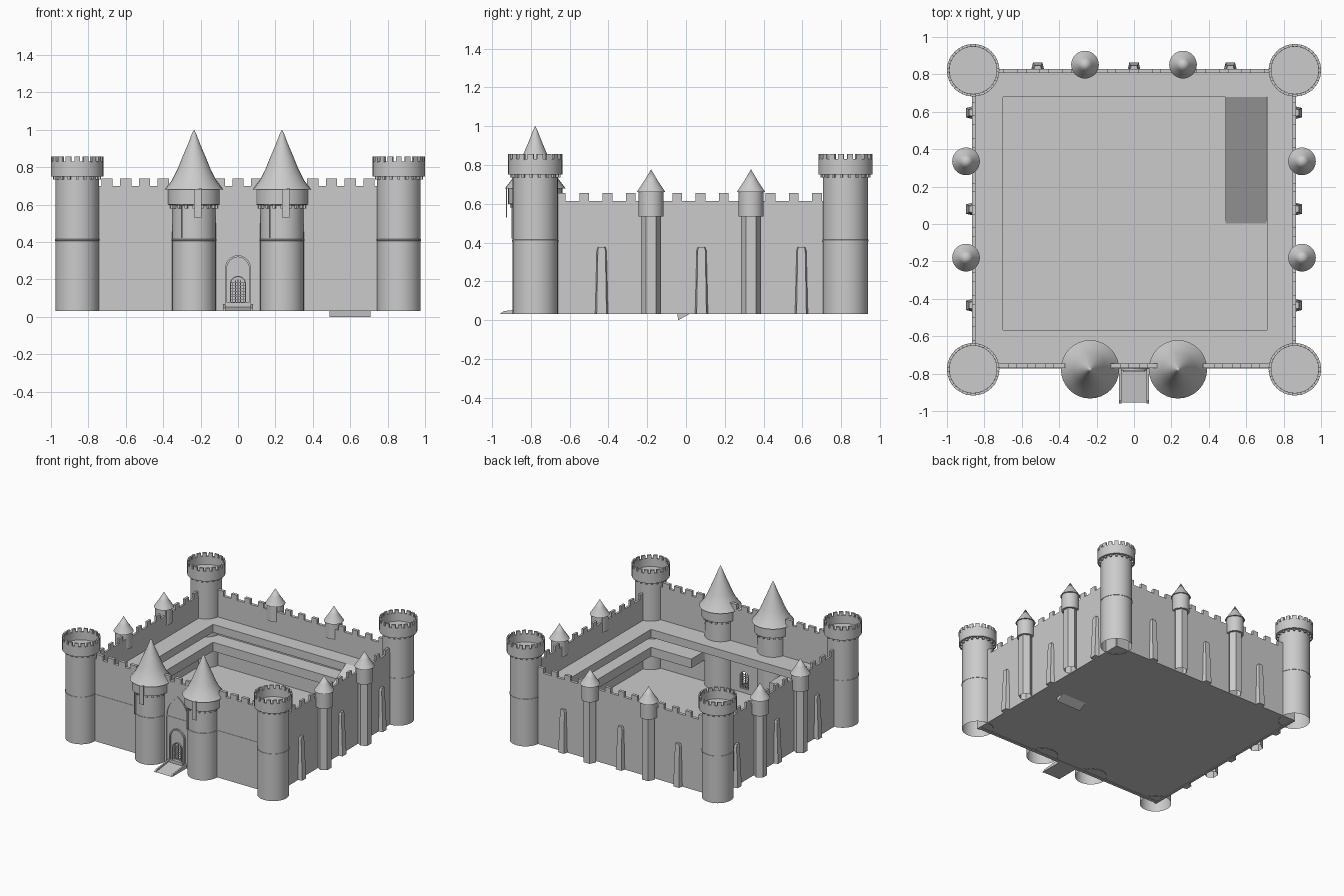
import bpy, bmesh
from math import sin, cos, pi, radians, acos
from mathutils import Matrix, Vector

cube = bpy.data.objects.get("Cube")
if cube:
    bpy.data.objects.remove(cube, do_unlink=True)

stone = bpy.data.materials.new("grey stone")
stone.use_nodes = True
stone.diffuse_color = (0.6, 0.6, 0.6, 1)
stone.node_tree.nodes["Principled BSDF"].inputs["Base Color"].default_value = (0.6, 0.6, 0.6, 1)

BASE = 0.032
FRONT, BACK, SIDE = -0.777, 0.822, 0.86


def add(name, bm, smooth=False):
    bmesh.ops.recalc_face_normals(bm, faces=bm.faces)
    mesh = bpy.data.meshes.new(name)
    bm.to_mesh(mesh)
    bm.free()
    mesh.materials.append(stone)
    obj = bpy.data.objects.new(name, mesh)
    bpy.context.collection.objects.link(obj)
    if smooth:
        bpy.ops.object.select_all(action='DESELECT')
        obj.select_set(True)
        bpy.context.view_layer.objects.active = obj
        bpy.ops.object.shade_smooth_by_angle(angle=radians(30))


def box(bm, x, y, z, mat=Matrix()):
    """Box from (lo, hi) pairs."""
    size = Vector((x[1] - x[0], y[1] - y[0], z[1] - z[0]))
    mid = Vector((x[0] + x[1], y[0] + y[1], z[0] + z[1])) / 2
    m = mat @ Matrix.Translation(mid) @ Matrix.Diagonal(size).to_4x4()
    bmesh.ops.create_cube(bm, size=1, matrix=m)


def prism(bm, pts, axis, lo, hi):
    """Extrude an outline; axis x takes (y, z) points, axis y takes (x, z)."""
    def at(p, d):
        return (d, p[0], p[1]) if axis == "x" else (p[0], d, p[1])
    a = [bm.verts.new(at(p, lo)) for p in pts]
    b = [bm.verts.new(at(p, hi)) for p in pts]
    bm.faces.new(a)
    bm.faces.new(b[::-1])
    for i in range(len(pts)):
        j = (i + 1) % len(pts)
        bm.faces.new((a[i], a[j], b[j], b[i]))


def lathe(bm, profile, x, y, n=32, phase=0):
    """Spin a (radius, z) profile; zero radius closes to a point."""
    prev = None
    for r, z in profile:
        if r == 0:
            ring = [bm.verts.new((x, y, z))] * n
        else:
            ring = [bm.verts.new((x + r * cos(phase + 2 * pi * i / n),
                                  y + r * sin(phase + 2 * pi * i / n), z)) for i in range(n)]
        if prev:
            for i in range(n):
                j = (i + 1) % n
                quad = (prev[i], prev[j], ring[j], ring[i])
                bm.faces.new(list(dict.fromkeys(quad)))
        prev = ring


def teeth(bm, x, y, n, r, width, z):
    """Ring of small blocks around an axis."""
    for i in range(n):
        m = Matrix.Translation((x, y, 0)) @ Matrix.Rotation(2 * pi * (i + 0.5) / n, 4, 'Z')
        box(bm, r, (-width / 2, width / 2), z, m)


def arch(w, spring, top, n=8):
    """Arch outline from left foot to right foot, pointed when taller than wide."""
    h = top - spring
    c = (h * h - w * w) / (2 * w)
    end = acos(c / (w + c))
    half = [((w + c) * cos(end * i / n) - c, spring + (w + c) * sin(end * i / n)) for i in range(n + 1)]
    left = [(-px, pz) for px, pz in half]
    return [(-w, BASE)] + left + half[-2::-1] + [(w, BASE)]


# Corner towers with hollow crowns
shaft = [(0.117, BASE), (0.117, 0.406), (0.1195, 0.407), (0.1195, 0.414), (0.117, 0.415)]
crown = [(0.117, 0.75), (0.14, 0.75), (0.14, 0.83), (0.126, 0.83), (0.126, 0.765), (0, 0.765)]
for sx, side in ((-1, "right"), (1, "left")):
    for y, end in ((FRONT, "front"), (BACK, "back")):
        bm = bmesh.new()
        lathe(bm, shaft + crown, sx * SIDE, y)
        add(f"{end}_{side}_tower", bm, True)
        bm = bmesh.new()
        teeth(bm, sx * SIDE, y, 18, (0.126, 0.14), 0.03, (0.825, 0.857))
        teeth(bm, sx * SIDE, y, 18, (0.11, 0.129), 0.014, (0.735, 0.752))
        add(f"{end}_{side}_tower_battlements", bm)

# Gate towers with flared spires
head = [(0.115, 0.595), (0.14, 0.6), (0.14, 0.685), (0.156, 0.68), (0.118, 0.73),
        (0.088, 0.79), (0.061, 0.857), (0.032, 0.925), (0.011, 0.98), (0, 1.0)]
for x, side in ((-0.235, "right"), (0.235, "left")):
    bm = bmesh.new()
    lathe(bm, shaft + head, x, FRONT)
    add(f"{side}_gate_tower", bm, True)
    bm = bmesh.new()
    teeth(bm, x, FRONT, 18, (0.11, 0.129), 0.014, (0.58, 0.6))
    box(bm, (x, x + 0.04), (-0.927, -0.922), (0.53, 0.685))
    box(bm, (x - 0.067, x - 0.061), (-0.9, -0.88), (0.42, 0.6))
    add(f"{side}_gate_tower_trim", bm)


def merlons(bm, along, lo, hi, depth, z, pitch, width):
    n = int((hi - lo) / pitch / 2)
    mid = (lo + hi) / 2
    for i in range(-n, n + 1):
        span = (mid + i * pitch - width / 2, mid + i * pitch + width / 2)
        if along == "x":
            box(bm, span, depth, z)
        else:
            box(bm, depth, span, z)


# Front wall with an arched doorway
door = arch(0.037, 0.175, 0.212)
depth = (-0.77, -0.745)
bm = bmesh.new()
box(bm, (-SIDE, -0.1), depth, (BASE, 0.7))
box(bm, (0.1, SIDE), depth, (BASE, 0.7))
prism(bm, [(-0.1, BASE)] + door + [(0.1, BASE), (0.1, 0.7), (-0.1, 0.7)], "y", *depth)
merlons(bm, "x", -0.75, 0.75, depth, (0.7, 0.738), 0.1, 0.06)
box(bm, (-SIDE, SIDE), (-0.773, -0.76), (0.407, 0.414))
add("front_wall", bm)

# Gate mouldings: nested arch frames
bm = bmesh.new()
for outer, inner, y in ((arch(0.1, 0.41, 0.592), arch(0.095, 0.41, 0.582), -0.776),
                        (arch(0.07, 0.255, 0.33), arch(0.06, 0.255, 0.319), -0.782),
                        (arch(0.043, 0.175, 0.218), door, -0.782)):
    prism(bm, outer + inner[::-1], "y", y, -0.765)
add("gate_arches", bm)

# Door grating
bm = bmesh.new()
for i in range(-2, 3):
    box(bm, (i * 0.014 - 0.002, i * 0.014 + 0.002), (-0.762, -0.758), (BASE, 0.198 - 0.004 * i * i))
for i in range(9):
    box(bm, (-0.037, 0.037), (-0.763, -0.759), (0.06 + i * 0.015, 0.063 + i * 0.015))
add("door_grating", bm)

# Entrance ramp with curbs and a doorstep
bm = bmesh.new()
prism(bm, [(-0.955, BASE), (-0.765, BASE), (-0.765, 0.055)], "x", -0.07, 0.07)
for s in (-1, 1):
    prism(bm, [(-0.96, BASE), (-0.765, BASE), (-0.765, 0.066), (-0.94, 0.047)], "x", s * 0.068, s * 0.08)
box(bm, (-0.058, 0.058), (-0.79, -0.745), (BASE, 0.075))
add("entrance_ramp", bm)

# Back and side walls
bm = bmesh.new()
box(bm, (-SIDE, SIDE), (0.806, 0.83), (BASE, 0.615))
merlons(bm, "x", -0.75, 0.75, (0.806, 0.83), (0.615, 0.655), 0.12, 0.05)
add("back_wall", bm)
for s, side in ((-1, "right"), (1, "left")):
    depth = sorted((s * 0.847, s * 0.865))
    bm = bmesh.new()
    box(bm, depth, (FRONT, BACK), (BASE, 0.615))
    merlons(bm, "y", -0.66, 0.81, depth, (0.615, 0.655), 0.12, 0.05)
    add(f"{side}_wall", bm)

# Small turrets: six-sided shafts, round heads and cones
spots = [(s * 0.898, y) for s in (-1, 1) for y in (-0.18, 0.335)]
spots += [(x, 0.852) for x in (-0.262, 0.262)]
for i, (x, y) in enumerate(spots):
    bm = bmesh.new()
    lathe(bm, [(0.052, BASE), (0.052, 0.54)], x, y, 6, pi / 2 if abs(x) > 0.5 else 0)
    add(f"turret_shaft_{i + 1}", bm)
    bm = bmesh.new()
    lathe(bm, [(0, 0.535), (0.064, 0.535), (0.064, 0.66), (0.074, 0.66), (0.034, 0.72), (0, 0.778)], x, y)
    add(f"turret_head_{i + 1}", bm, True)

# Tapered buttresses between the turrets
for i, (x, y, turn) in enumerate([(s * 0.863, y, -s * pi / 2) for s in (-1, 1) for y in (-0.435, 0.08, 0.595)]
                                 + [(x, 0.828, 0) for x in (-0.515, 0, 0.515)]):
    bm = bmesh.new()
    prism(bm, [(-0.035, BASE), (0.035, BASE), (0.027, 0.36), (0.02, 0.378), (-0.02, 0.378), (-0.027, 0.36)],
          "y", -0.005, 0.035)
    for v in bm.verts:
        if v.co.y > 0:
            v.co.x *= 0.72
            if v.co.z > 0.3:
                v.co.y = 0.02
    bm.transform(Matrix.Translation((x, y, 0)) @ Matrix.Rotation(turn, 4, 'Z'))
    add(f"buttress_{i + 1}", bm)

# Courtyard floor reaching the walls
bm = bmesh.new()
box(bm, (-0.85, 0.85), (-0.75, 0.81), (0.036, 0.042))
add("courtyard_floor", bm)

# Raised walkway, and a lower gallery that leaves the gate open
for name, level, gate in (("walkway", (0.37, 0.435), 0), ("lower_gallery", (0.217, 0.29), 0.35)):
    bm = bmesh.new()
    box(bm, (-0.85, -0.7), (-0.75, 0.81), level)
    box(bm, (0.71, 0.85), (-0.75, 0.81), level)
    box(bm, (-0.7, -gate), (-0.75, -0.567), level)
    box(bm, (gate, 0.71), (-0.75, -0.567), level)
    box(bm, (-0.7, 0.71), (0.68, 0.81), level)
    add(name, bm)

# Ramp from the courtyard to the walkway
bm = bmesh.new()
prism(bm, [(-0.045, 0.034), (0.0, 0.04), (0.68, 0.435), (0.68, 0.395), (-0.04, 0.0)], "x", 0.49, 0.708)
add("courtyard_ramp", bm)
